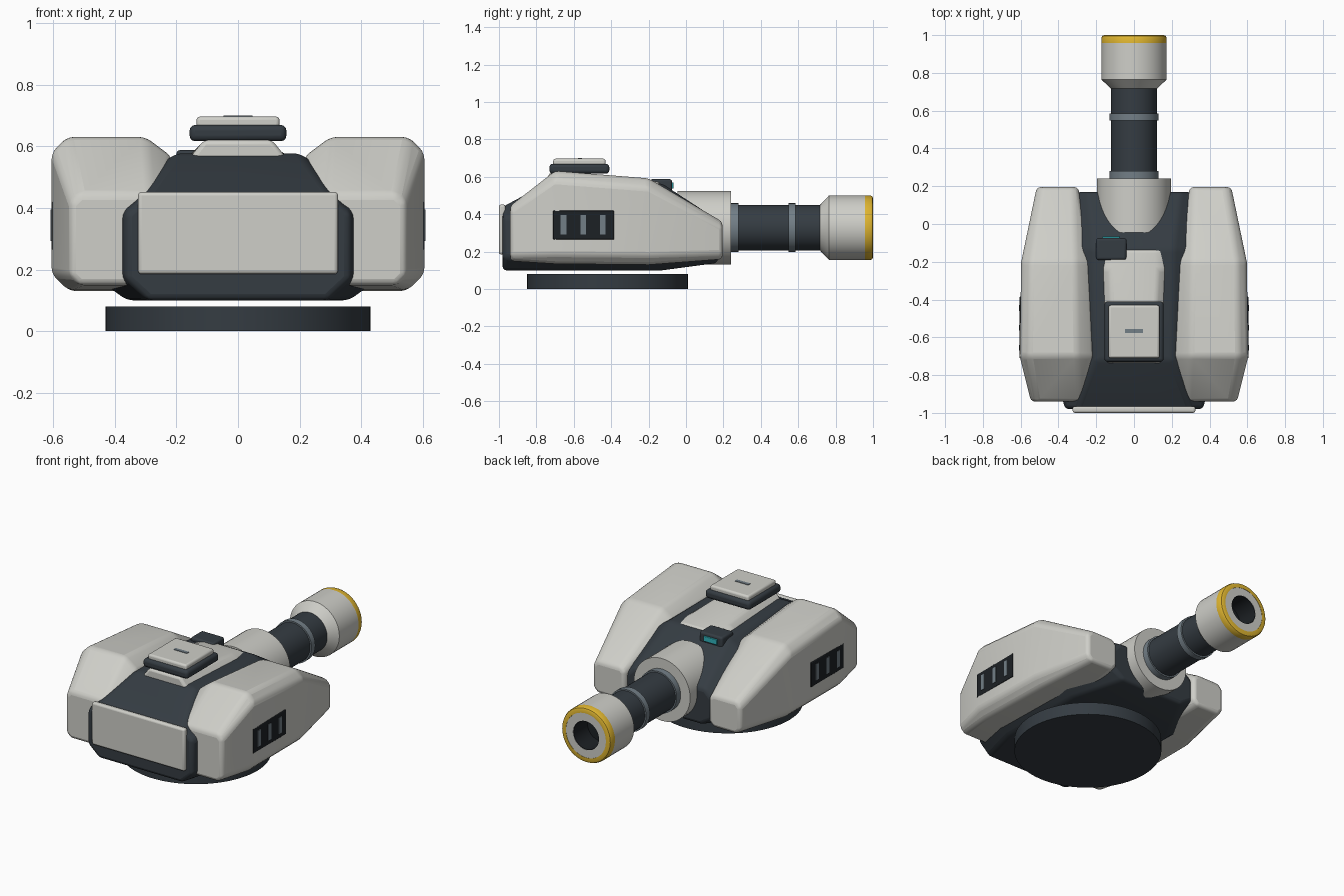
import bpy, bmesh, math

if "Cube" in bpy.data.objects:
    bpy.data.objects.remove(bpy.data.objects["Cube"])

def mat(name, r, g, b):
    m = bpy.data.materials.new(name)
    m.diffuse_color = (r, g, b, 1)
    m.use_nodes = True
    m.node_tree.nodes["Principled BSDF"].inputs["Base Color"].default_value = m.diffuse_color
    return m

LIGHT = mat("light_armour", 0.62, 0.62, 0.58)
DARK = mat("dark_hull", 0.035, 0.045, 0.055)
BLACK = mat("black", 0.012, 0.015, 0.018)
STEEL = mat("steel", 0.17, 0.21, 0.24)
YELLOW = mat("yellow", 0.75, 0.47, 0.03)
CYAN = mat("cyan_lens", 0.03, 0.45, 0.5)

def finish(name, bm, material, bevel=0, mirror=False, segments=3, angle=35):
    bmesh.ops.recalc_face_normals(bm, faces=bm.faces)
    me = bpy.data.meshes.new(name)
    bm.to_mesh(me)
    bm.free()
    ob = bpy.data.objects.new(name, me)
    bpy.context.collection.objects.link(ob)
    me.materials.append(material)
    if bevel:
        b = ob.modifiers.new("bevel", "BEVEL")
        b.width, b.segments, b.limit_method = bevel, segments, "ANGLE"
        b.angle_limit = math.radians(20)
    if mirror:
        ob.modifiers.new("mirror", "MIRROR")
    bpy.ops.object.select_all(action="DESELECT")
    ob.select_set(True)
    bpy.context.view_layer.objects.active = ob
    bpy.ops.object.shade_smooth_by_angle(angle=math.radians(angle))
    return ob

def loft(name, sections, material, **kw):
    """Skin closed sections given as (y, [(x, z), ...])."""
    bm = bmesh.new()
    rings = [[bm.verts.new((x, y, z)) for x, z in pts] for y, pts in sections]
    n = len(rings[0])
    for a, b in zip(rings, rings[1:]):
        for i in range(n):
            j = (i + 1) % n
            bm.faces.new((a[i], a[j], b[j], b[i]))
    bm.faces.new(rings[0])
    bm.faces.new(rings[-1])
    return finish(name, bm, material, **kw)

def box(name, x, y, z, material, **kw):
    pts = [(x[0], z[0]), (x[1], z[0]), (x[1], z[1]), (x[0], z[1])]
    return loft(name, [(y[0], pts), (y[1], pts)], material, **kw)

def lathe(name, profile, material, n=48, axis_z=0.328, closed=False):
    """Turn (y, radius) points around the barrel axis."""
    bm = bmesh.new()
    rings = []
    for y, r in profile:
        rings.append([bm.verts.new((r * math.cos(2 * math.pi * k / n), y,
                                    axis_z + r * math.sin(2 * math.pi * k / n)))
                      for k in range(n)])
    pairs = list(zip(rings, rings[1:]))
    if closed:
        pairs.append((rings[-1], rings[0]))
    else:
        bm.faces.new(rings[0])
        bm.faces.new(rings[-1])
    for a, b in pairs:
        for i in range(n):
            j = (i + 1) % n
            bm.faces.new((a[i], a[j], b[j], b[i]))
    return finish(name, bm, material)

# turntable base
bm = bmesh.new()
bmesh.ops.create_cone(bm, cap_ends=True, segments=64, radius1=0.43, radius2=0.43, depth=0.08)
bmesh.ops.translate(bm, verts=bm.verts, vec=(0, -0.42, 0.04))
finish("turntable", bm, DARK)

# dark central hull, symmetric eight-sided sections
def hull_section(y, wb, zb, wm, z1, z2, wt, zt):
    half = [(wb, zb), (wm, z1), (wm, z2), (wt, zt)]
    return y, half + [(-x, z) for x, z in reversed(half)]

loft("hull", [
    hull_section(-0.98, 0.29, 0.10, 0.365, 0.17, 0.38, 0.30, 0.44),
    hull_section(-0.72, 0.36, 0.10, 0.43, 0.15, 0.42, 0.20, 0.578),
    hull_section(-0.13, 0.36, 0.10, 0.43, 0.15, 0.42, 0.21, 0.565),
    hull_section(0.17, 0.22, 0.14, 0.30, 0.19, 0.32, 0.25, 0.37)], DARK, bevel=0.02)

# side armour pods, mirrored
def pod_section(y, x0, x1, z0, z1, c, ci):
    return y, [(x0 + c, z0), (x1 - c, z0), (x1, z0 + c), (x1, z1 - c),
               (x1 - c, z1), (x0 + ci, z1), (x0, z1 - ci * 0.75), (x0, z0 + c)]

loft("armour_pod", [
    pod_section(-0.94, 0.255, 0.545, 0.15, 0.445, 0.03, 0.03),
    pod_section(-0.70, 0.215, 0.605, 0.135, 0.632, 0.05, 0.085),
    pod_section(-0.20, 0.235, 0.597, 0.13, 0.592, 0.05, 0.075),
    pod_section(0.195, 0.295, 0.515, 0.16, 0.36, 0.03, 0.03)],
    LIGHT, bevel=0.022, mirror=True)

# side vents with slats
box("vent_panel", (0.55, 0.606), (-0.71, -0.385), (0.265, 0.42), BLACK, bevel=0.004, mirror=True)
for i in range(3):
    y = -0.655 + 0.105 * i
    box("vent_slat", (0.58, 0.609), (y - 0.015, y + 0.015), (0.293, 0.395), STEEL, mirror=True)

# rear plate
box("rear_plate", (-0.325, 0.325), (-1.0, -0.965), (0.185, 0.452), LIGHT, bevel=0.012)

# raised spine under the hatch
def spine_section(y, w, top):
    return y, [(-w, 0.53), (w, 0.53), (w, 0.565), (w - 0.045, top),
               (-w + 0.045, top), (-w, 0.565)]

loft("spine_panel", [spine_section(-0.735, 0.155, 0.622), spine_section(-0.24, 0.17, 0.592),
                     spine_section(-0.135, 0.15, 0.57)], LIGHT, bevel=0.015)

# top hatch
box("hatch_frame", (-0.157, 0.157), (-0.73, -0.41), (0.617, 0.67), DARK, bevel=0.018)
box("hatch_lid", (-0.135, 0.135), (-0.71, -0.43), (0.65, 0.697), LIGHT, bevel=0.012)
box("hatch_handle", (-0.047, 0.047), (-0.577, -0.555), (0.68, 0.7), STEEL)

# sensor
box("sensor_body", (-0.2, -0.04), (-0.19, -0.075), (0.49, 0.588), DARK, bevel=0.012)
box("sensor_lens", (-0.167, -0.075), (-0.1, -0.066), (0.537, 0.57), CYAN, bevel=0.003)

# gun
lathe("collar", [(-0.045, 0.197), (0.24, 0.197)], LIGHT)
lathe("barrel", [(0.2, 0.122), (0.76, 0.122)], DARK)
for y0, y1 in ((0.235, 0.28), (0.547, 0.585)):
    lathe("barrel_ring", [(y0, 0.131), (y1, 0.131)], STEEL)
lathe("muzzle", [(0.715, 0.12), (0.765, 0.173), (0.957, 0.173), (0.957, 0.145),
                 (0.998, 0.145), (0.998, 0.09), (0.85, 0.09), (0.72, 0.09)], LIGHT, closed=True)
lathe("muzzle_band", [(0.955, 0.173), (0.985, 0.173), (0.996, 0.168), (1.0, 0.158),
                      (1.0, 0.14), (0.955, 0.14)], YELLOW, closed=True)
lathe("bore_lining", [(0.84, 0.091), (0.997, 0.091), (0.997, 0.087), (0.86, 0.087)], BLACK)
